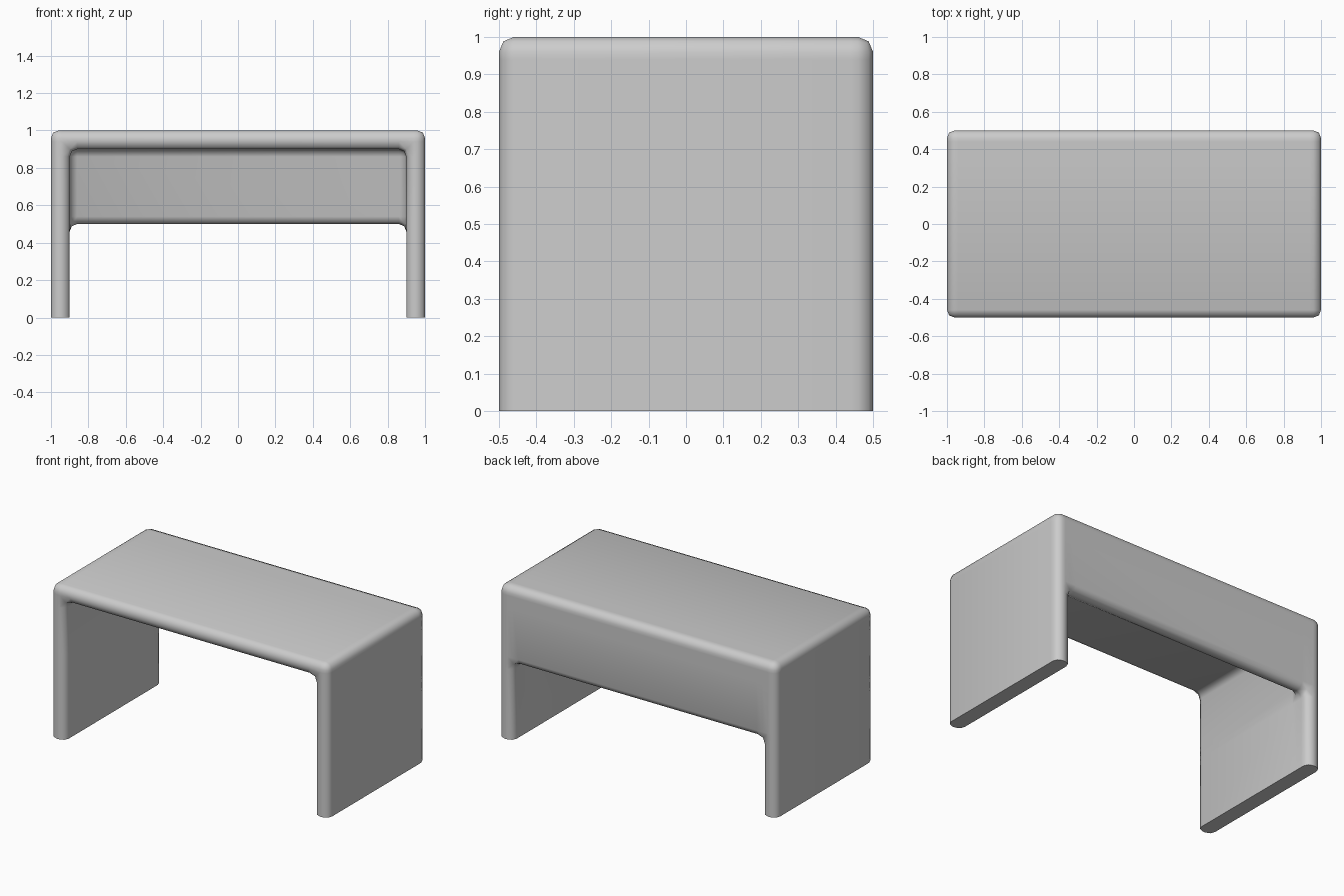
import bpy, bmesh, math

if "Cube" in bpy.data.objects:
    bpy.data.objects.remove(bpy.data.objects["Cube"])

# Grid lines of the desk: side panels, top and back panel are filled cells
X = [-1, -0.9, 0.9, 1]
Y = [-0.5, 0.4, 0.5]
Z = [0, 0.5, 0.9, 1]


def filled(i, j, k):
    if not (0 <= i < 3 and 0 <= j < 2 and 0 <= k < 3):
        return False
    side = i != 1
    top = k == 2
    back = j == 1 and k >= 1
    return side or top or back


bm = bmesh.new()
verts = {}


def vert(idx):
    if idx not in verts:
        verts[idx] = bm.verts.new((X[idx[0]], Y[idx[1]], Z[idx[2]]))
    return verts[idx]


# Outer skin of the filled cells
for i in range(3):
    for j in range(2):
        for k in range(3):
            if not filled(i, j, k):
                continue
            for axis in range(3):
                for step in (0, 1):
                    n = [i, j, k]
                    n[axis] += 2 * step - 1
                    if filled(*n):
                        continue
                    loop = []
                    for u, v in ((0, 0), (1, 0), (1, 1), (0, 1)):
                        c = [i, j, k]
                        c[axis] += step
                        c[(axis + 1) % 3] += u
                        c[(axis + 2) % 3] += v
                        loop.append(vert(tuple(c)))
                    bm.faces.new(loop if step else loop[::-1])

# Merge coplanar faces, then round every edge except the feet
bmesh.ops.dissolve_limit(bm, angle_limit=math.radians(1), verts=bm.verts[:], edges=bm.edges[:])
bmesh.ops.recalc_face_normals(bm, faces=bm.faces[:])
edges = [e for e in bm.edges if max(v.co.z for v in e.verts) > 0.01]
bmesh.ops.bevel(bm, geom=edges, offset=0.04, offset_type='OFFSET', segments=2,
                profile=0.5, affect='EDGES', clamp_overlap=True)

mesh = bpy.data.meshes.new("desk")
bm.to_mesh(mesh)
bm.free()
desk = bpy.data.objects.new("desk", mesh)
bpy.context.collection.objects.link(desk)

# Smooth shading with crisp feet
bpy.context.view_layer.objects.active = desk
desk.select_set(True)
bpy.ops.object.shade_smooth_by_angle(angle=math.radians(60))
